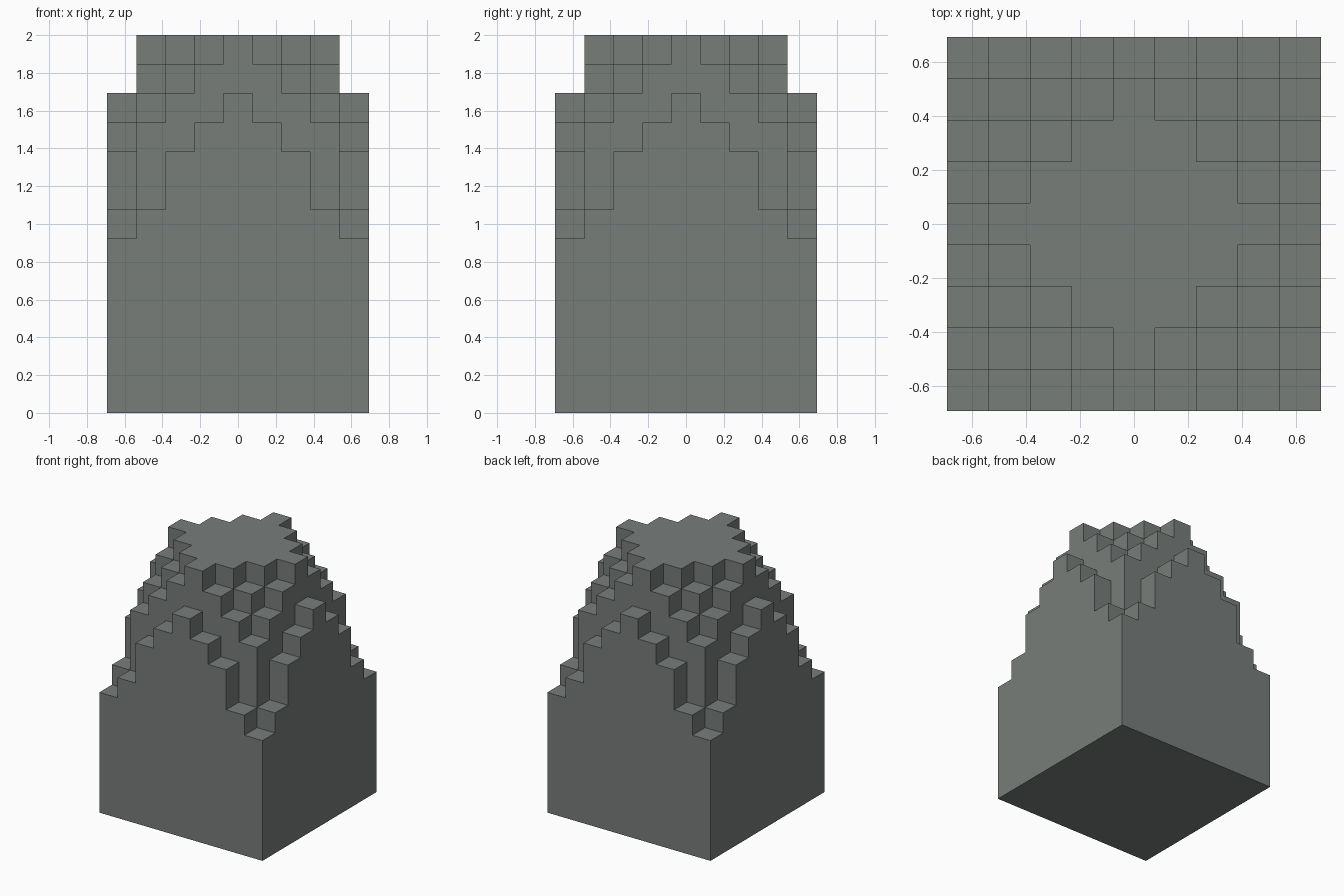
import bpy
import bmesh
from mathutils import Vector

cube = bpy.data.objects.get("Cube")
if cube:
    bpy.data.objects.remove(cube, do_unlink=True)

U = 2 / 13                       # edge of one block
HALF = 4                         # columns run from -4 to 4 on both axes
RIM = [11, 10, 9, 7, 6]          # rim heights, middle of a side to its corner


def height(i, j):
    """Height in blocks of the column at grid cell (i, j)."""
    i, j = abs(i), abs(j)
    if max(i, j) > HALF:
        return 0
    if max(i, j) == HALF:
        return RIM[min(i, j)]
    return min(13, 16 - i - j)   # flat top, then a diagonal staircase


def filled(i, j, k):
    return 0 <= k < height(i, j)


def add_face(bm, cell, normal):
    """Add the unit face of a block that looks along normal."""
    n = Vector(normal)
    a = Vector((n.y, n.z, n.x))
    b = n.cross(a)
    centre = Vector(cell) + Vector((0, 0, 0.5)) + n / 2
    corners = [(-a - b), (a - b), (a + b), (-a + b)]
    bm.faces.new([bm.verts.new((centre + c / 2) * U) for c in corners])


# Outer skin of all the stacked blocks
bm = bmesh.new()
SIDES = [(1, 0, 0), (-1, 0, 0), (0, 1, 0), (0, -1, 0), (0, 0, 1), (0, 0, -1)]
for i in range(-HALF, HALF + 1):
    for j in range(-HALF, HALF + 1):
        for k in range(height(i, j)):
            for d in SIDES:
                if not filled(i + d[0], j + d[1], k + d[2]):
                    add_face(bm, (i, j, k), d)

# Weld the blocks and merge coplanar faces into clean flat panels
bmesh.ops.remove_doubles(bm, verts=bm.verts, dist=U / 100)
bmesh.ops.dissolve_limit(bm, angle_limit=0.01, verts=bm.verts, edges=bm.edges)
mesh = bpy.data.meshes.new("stepped_block")
bm.to_mesh(mesh)
bm.free()

# Single stone grey colour
grey = bpy.data.materials.new("stone grey")
grey.use_nodes = True
colour = (0.185, 0.205, 0.195, 1)
grey.diffuse_color = colour
bsdf = grey.node_tree.nodes["Principled BSDF"]
bsdf.inputs["Base Color"].default_value = colour
bsdf.inputs["Roughness"].default_value = 0.9
mesh.materials.append(grey)

block = bpy.data.objects.new("stepped_block", mesh)
bpy.context.collection.objects.link(block)
